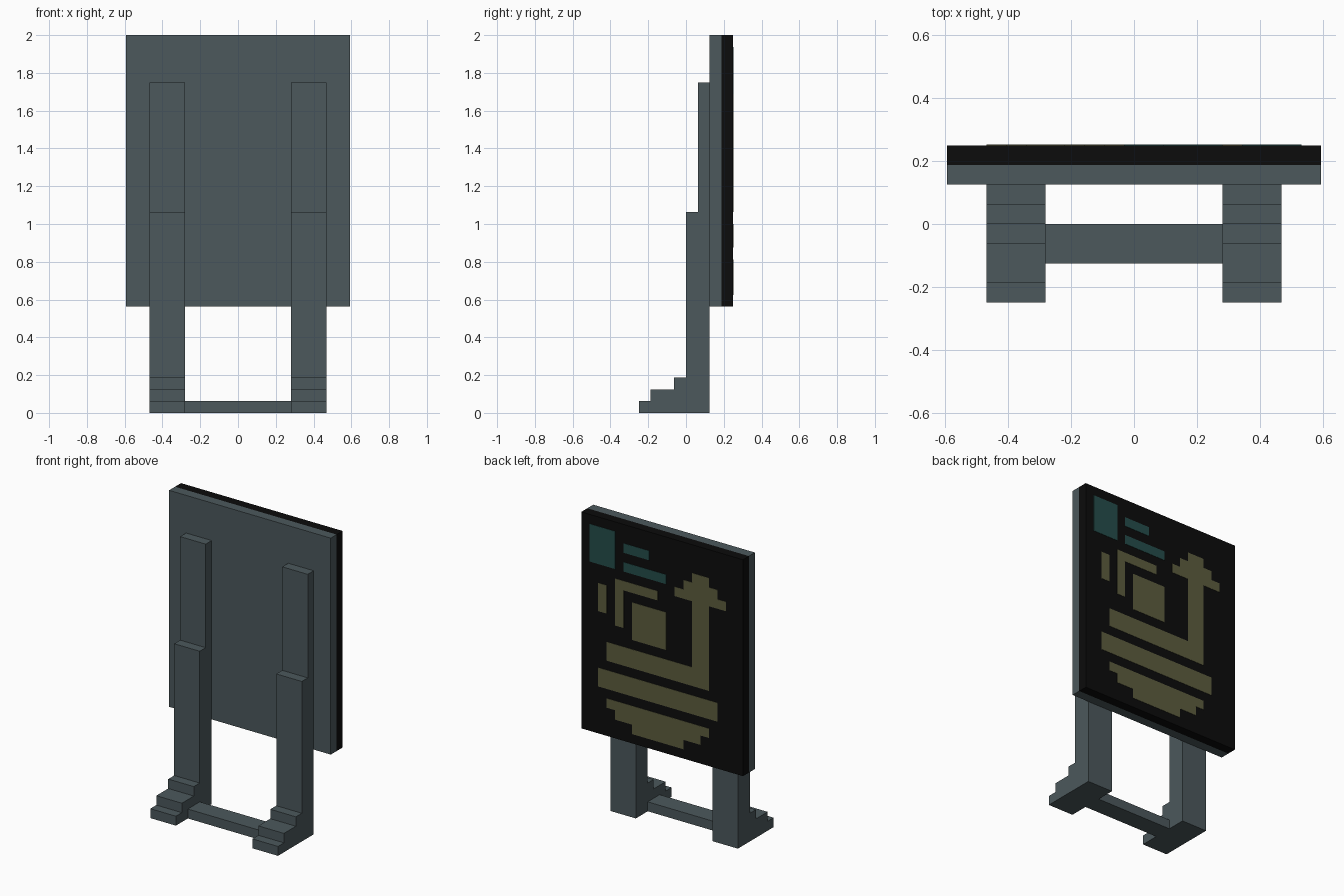
import bpy, bmesh

if "Cube" in bpy.data.objects:
    bpy.data.objects.remove(bpy.data.objects["Cube"])

V = 1 / 16            # one block of the stepped design
BACK = 4 * V          # rear surface of the board
COLS, TOP = 19, 32    # board width and top height in blocks


def material(name, rgb):
    m = bpy.data.materials.new(name)
    m.diffuse_color = (*rgb, 1)
    m.use_nodes = True
    m.node_tree.nodes["Principled BSDF"].inputs["Base Color"].default_value = m.diffuse_color
    return m


GREY = material("slate_grey", (0.072, 0.098, 0.107))
BLACK = material("chalk_black", (0.0035, 0.0035, 0.0035))
OLIVE = material("olive_yellow", (0.107, 0.107, 0.048))
TEAL = material("dark_teal", (0.018, 0.074, 0.069))


def make_object(name, bm, mat):
    bmesh.ops.recalc_face_normals(bm, faces=bm.faces)
    mesh = bpy.data.meshes.new(name)
    bm.to_mesh(mesh)
    bm.free()
    mesh.materials.append(mat)
    ob = bpy.data.objects.new(name, mesh)
    bpy.context.collection.objects.link(ob)
    return ob


def add_box(bm, lo, hi):
    vs = bmesh.ops.create_cube(bm, size=1)["verts"]
    for v in vs:
        v.co = [(a + b) / 2 + c * (b - a) for a, b, c in zip(lo, hi, v.co)]


def box(name, lo, hi, mat):
    """Box with corners given in blocks."""
    bm = bmesh.new()
    add_box(bm, [V * c for c in lo], [V * c for c in hi])
    return make_object(name, bm, mat)


def painted(name, rects, mat):
    """Thin plates on the rear; rects are (col0, row0, col1, row1), seen from behind."""
    bm = bmesh.new()
    for c0, r0, c1, r1 in rects:
        add_box(bm, ((COLS / 2 - c1) * V, BACK - 0.001, (TOP - r1) * V),
                    ((COLS / 2 - c0) * V, BACK + 0.002, (TOP - r0) * V))
    return make_object(name, bm, mat)


# Board: grey backing with black writing surface
box("board_backing", (-9.5, 2, 9), (9.5, 3, TOP), GREY)
box("board_surface", (-9.5, 3, 9), (9.5, 4, TOP), BLACK)

# Stepped legs: one side profile (y, z) extruded across x
PROFILE = [(2, 0), (2, 28), (1, 28), (1, 17), (0, 17), (0, 3), (-1, 3),
           (-1, 2), (-3, 2), (-3, 1), (-4, 1), (-4, 0)]
for side, x0 in (("left", -7.5), ("right", 4.5)):
    bm = bmesh.new()
    face = bm.faces.new([bm.verts.new((x0 * V, y * V, z * V)) for y, z in PROFILE])
    ext = bmesh.ops.extrude_face_region(bm, geom=[face])["geom"]
    bmesh.ops.translate(bm, vec=(3 * V, 0, 0),
                        verts=[g for g in ext if isinstance(g, bmesh.types.BMVert)])
    make_object(side + "_leg", bm, GREY)

# Floor bar between the legs
box("cross_bar", (-4.5, -2, 0), (4.5, 0, 1), GREY)

# Painted bowl: rim and rounded body
painted("bowl_drawing", [(2, 16, 16, 18), (3, 19, 15, 20), (4, 20, 14, 21),
                         (6, 21, 12, 22)], OLIVE)
# Painted filling: long angled stroke with pointed head
painted("stroke_drawing", [(3, 13, 13, 15), (13, 6, 15, 15), (13, 3, 15, 4),
                           (12, 4, 16, 5), (11, 5, 17, 6)], OLIVE)
# Painted filling: square, bracket and small bar
painted("square_drawing", [(6, 8, 10, 12), (4, 6, 9, 7), (4, 7, 5, 11),
                           (2, 7, 3, 10)], OLIVE)
# Plain header patches (no lettering)
painted("header_patches", [(1, 1, 4, 5), (5, 2, 8, 3), (5, 4, 10, 5)], TEAL)
